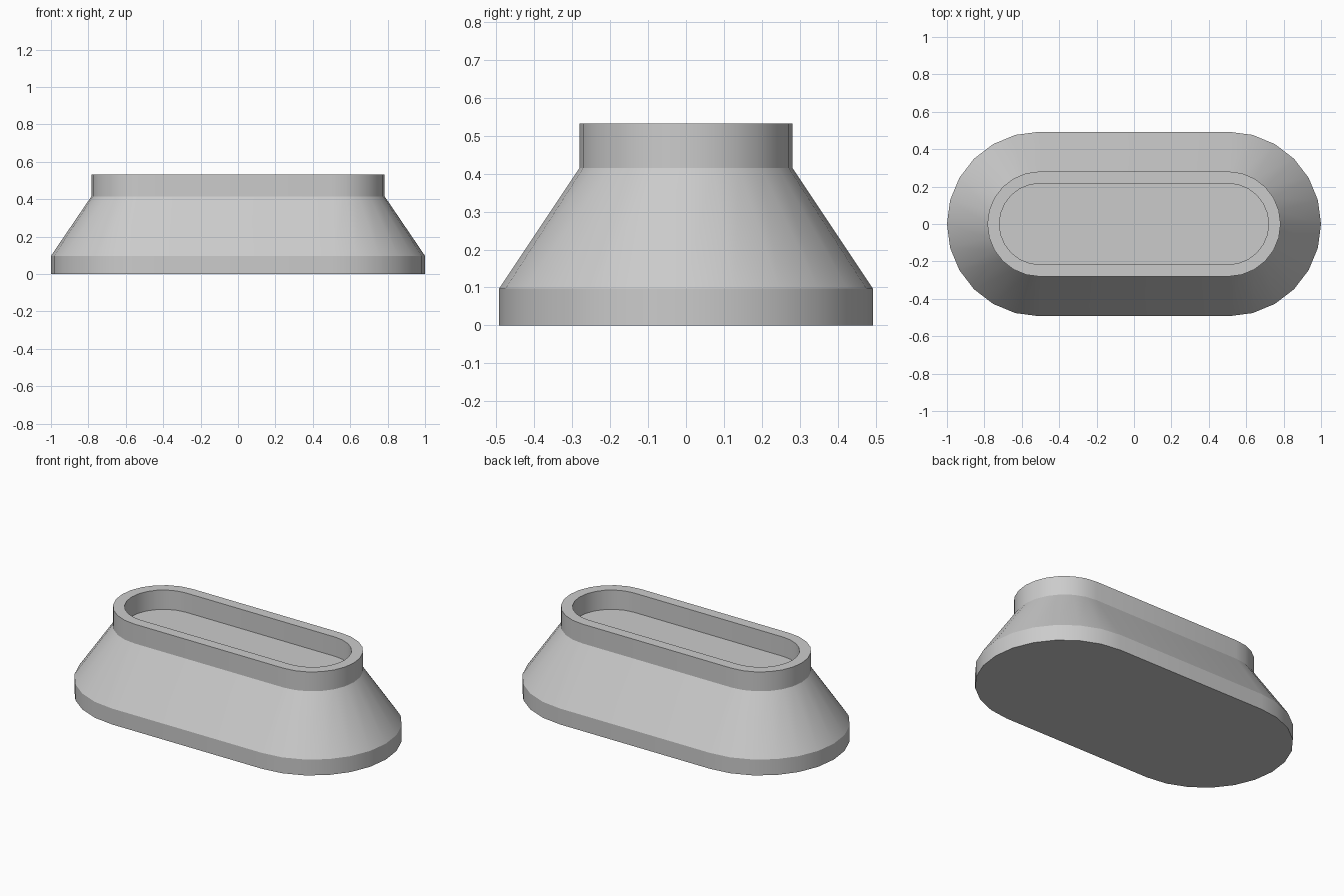
import bpy, bmesh, math

cube = bpy.data.objects.get("Cube")
if cube:
    bpy.data.objects.remove(cube, do_unlink=True)

# One plain grey for everything
grey = bpy.data.materials.new("plain grey")
grey.use_nodes = True
colour = (0.6, 0.6, 0.6, 1)
grey.diffuse_color = colour
grey.node_tree.nodes["Principled BSDF"].inputs["Base Color"].default_value = colour

STEPS = 12  # segments in each rounded end


def stadium(bm, half_x, half_y, z):
    """Ring of vertices: two half circles joined by straight sides."""
    centre = half_x - half_y
    ring = []
    for side in (1, -1):
        for i in range(STEPS + 1):
            a = math.pi * (i / STEPS - 0.5)
            ring.append(bm.verts.new((side * (centre + half_y * math.cos(a)),
                                      side * half_y * math.sin(a), z)))
    return ring


def loft(name, sections):
    """Closed solid through a stack of stadium sections."""
    bm = bmesh.new()
    rings = [stadium(bm, *s) for s in sections]
    n = len(rings[0])
    for low, high in zip(rings, rings[1:]):
        for i in range(n):
            j = (i + 1) % n
            bm.faces.new((low[i], low[j], high[j], high[i]))
    bm.faces.new(rings[0][::-1])
    bm.faces.new(rings[-1])
    bmesh.ops.recalc_face_normals(bm, faces=bm.faces)
    mesh = bpy.data.meshes.new(name)
    bm.to_mesh(mesh)
    bm.free()
    mesh.materials.append(grey)
    obj = bpy.data.objects.new(name, mesh)
    bpy.context.collection.objects.link(obj)
    bpy.ops.object.select_all(action='DESELECT')
    obj.select_set(True)
    bpy.context.view_layer.objects.active = obj
    bpy.ops.object.shade_smooth_by_angle(angle=math.radians(25))
    return obj


# Foot band, sloping shoulder, upright collar, rim and recessed floor
loft("flared_base_with_collar", [
    (1.0, 0.493, 0.0),
    (1.0, 0.493, 0.097),
    (0.784, 0.281, 0.415),
    (0.784, 0.281, 0.533),
    (0.72, 0.217, 0.533),
    (0.72, 0.217, 0.415),
])
